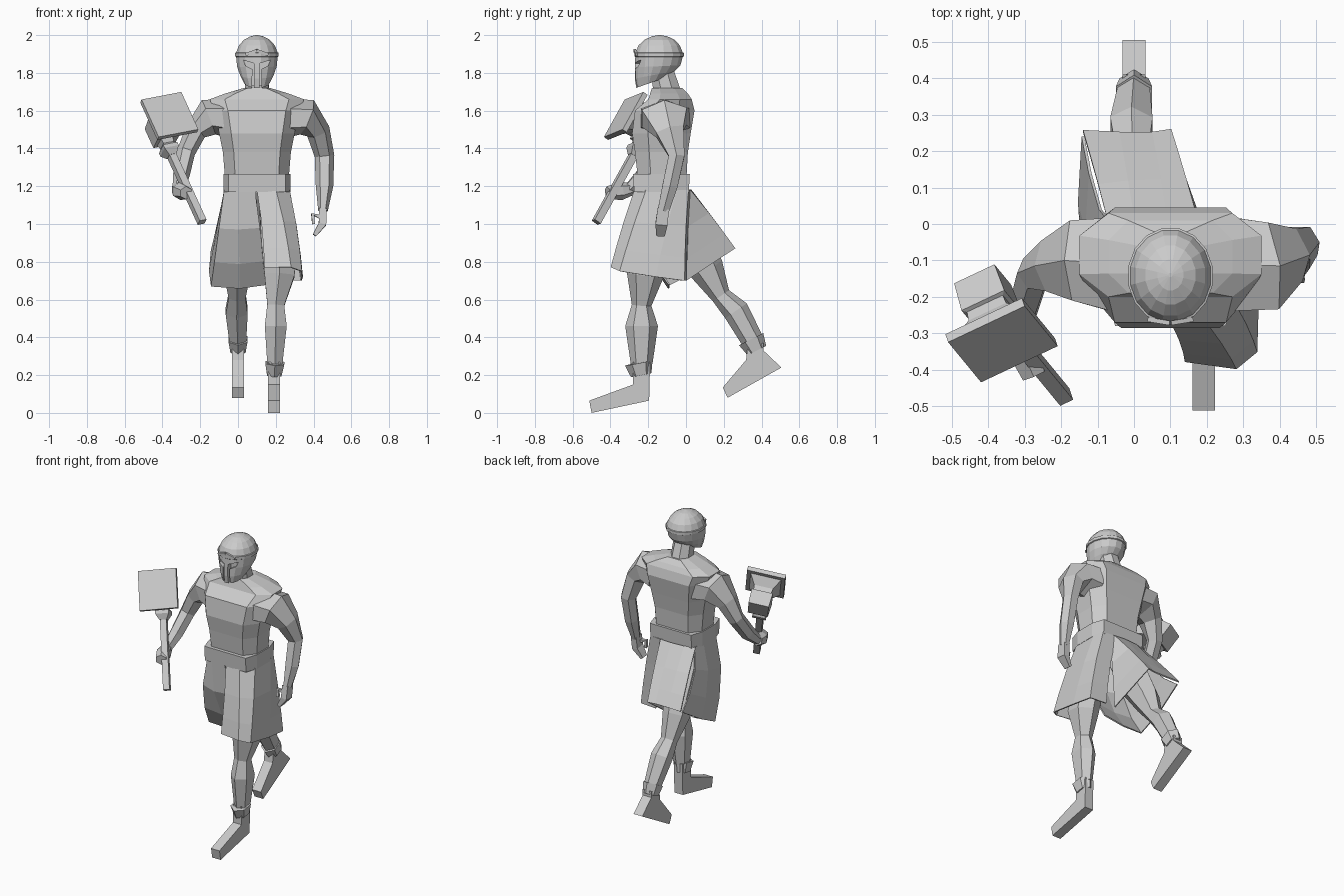
import bpy, bmesh
from math import sin, cos, pi, tau
from mathutils import Vector as V

old = bpy.data.objects.get("Cube")
if old:
    bpy.data.objects.remove(old)

grey = bpy.data.materials.new("stone grey")
grey.use_nodes = True
grey.diffuse_color = (0.6, 0.6, 0.6, 1)
grey.node_tree.nodes["Principled BSDF"].inputs["Base Color"].default_value = (0.6, 0.6, 0.6, 1)


def add_mesh(name, bm):
    bmesh.ops.recalc_face_normals(bm, faces=bm.faces[:])
    me = bpy.data.meshes.new(name)
    bm.to_mesh(me)
    bm.free()
    me.materials.append(grey)
    ob = bpy.data.objects.new(name, me)
    bpy.context.scene.collection.objects.link(ob)
    return ob


def loft(name, rings, closed=True):
    """Skin a list of point rings; closed rings get end caps."""
    bm = bmesh.new()
    rows = [[bm.verts.new(p) for p in r] for r in rings]
    n = len(rows[0])
    for a, b in zip(rows, rows[1:]):
        for i in range(n if closed else n - 1):
            j = (i + 1) % n
            bm.faces.new((a[i], a[j], b[j], b[i]))
    if closed:
        bm.faces.new(rows[0])
        bm.faces.new(rows[-1])
    return add_mesh(name, bm)


def limb(name, path, ref, sides=6):
    """Tube along (centre, half size along ref, other half size)."""
    pts = [V(p) for p, _, _ in path]
    rings = []
    for i, (_, ra, rb) in enumerate(path):
        t = (pts[min(i + 1, len(pts) - 1)] - pts[max(i - 1, 0)]).normalized()
        a = (V(ref) - t * t.dot(V(ref))).normalized()
        b = t.cross(a)
        ang = [tau * (k + 0.5) / sides for k in range(sides)]
        k = 1 / cos(pi / sides)
        rings.append([pts[i] + a * ra * k * cos(w) + b * rb * k * sin(w) for w in ang])
    return loft(name, rings)


def body_ring(z, hx, y0, y1, f=0.68):
    """Rectangle with chamfered corners around the body axis."""
    c = (y1 - y0) * 0.27
    half = [(f * hx, y0), (hx, y0 + c), (hx, y1 - c), (f * hx, y1)]
    both = half + [(-x, y) for x, y in reversed(half)]
    return [(0.1 + x, y, z) for x, y in both]


def prism(name, x0, x1, outline):
    return loft(name, [[(x, y, z) for y, z in outline] for x in (x0, x1)])


# Torso and belt
loft("torso", [body_ring(*r) for r in (
    (1.2, .165, -.25, .0), (1.38, .18, -.27, .01), (1.48, .2, -.285, .025),
    (1.6, .225, -.27, .045), (1.66, .25, -.2, .03), (1.69, .17, -.19, .01),
    (1.72, .07, -.18, -.02))])
loft("belt", [body_ring(1.17, .178, -.275, .015, .85), body_ring(1.265, .178, -.28, .02, .85)])
limb("neck", [((.1, -.09, 1.66), .065, .075), ((.1, -.13, 1.82), .06, .06)], (1, 0, 0), 8)

# Helmet: rings of height, radius, depth, tilt of the ring towards the front
SEG = 16
helmet_rings = []
for z, rx, ry, cy, tilt in (
        (1.72, .068, .085, -.18, .06), (1.77, .09, .108, -.165, .04),
        (1.83, .107, .123, -.15, .01), (1.885, .112, .128, -.143, 0),
        (1.888, .118, .133, -.142, 0), (1.906, .118, .133, -.142, 0),
        (1.908, .112, .127, -.142, 0), (1.945, .097, .112, -.142, 0),
        (1.975, .07, .082, -.14, 0), (1.993, .036, .043, -.14, 0), (2.0, .006, .006, -.14, 0)):
    ang = [tau * (k + 0.5) / SEG for k in range(SEG)]
    helmet_rings.append([(.1 + rx * cos(w), cy + ry * sin(w), z + tilt * (1 + sin(w)) / 2)
                         for w in ang])
helmet = loft("helmet", helmet_rings)

# Eye and cheek openings cut into the helmet
slit = [(.014, 1.69), (.026, 1.69), (.024, 1.82), (.06, 1.838), (.072, 1.868), (.014, 1.85)]
for side, label in ((1, "left"), (-1, "right")):
    cutter = loft(label + "_eye_cutter",
                  [[(.1 + side * x, y, z) for x, z in slit] for y in (-.4, -.238)])
    cutter.hide_render = True
    cutter.hide_set(True)
    cut = helmet.modifiers.new(label + "_eye", 'BOOLEAN')
    cut.operation = 'DIFFERENCE'
    cut.solver = 'EXACT'
    cut.object = cutter

# Brow ridge in a shallow chevron
for side, label in ((1, "left"), (-1, "right")):
    limb(label + "_brow", [((.1, -.272, 1.918), .006, .008),
                           ((.1 + side * .06, -.262, 1.897), .006, .008)], (0, 1, 0), 4)

# Arms
limb("left_arm", [
    ((.25, -.11, 1.56), .13, .09), ((.365, -.115, 1.565), .12, .085),
    ((.425, -.085, 1.49), .075, .055), ((.458, -.05, 1.36), .042, .045),
    ((.458, -.085, 1.2), .04, .04), ((.45, -.12, 1.07), .03, .022)], (0, 1, 0))
limb("left_hand", [((.45, -.12, 1.08), .03, .02), ((.447, -.13, 1.0), .032, .02),
                   ((.405, -.135, .94), .022, .01)], (0, 1, 0), 4)
limb("left_thumb", [((.43, -.14, 1.04), .01, .01), ((.395, -.145, 1.05), .009, .009),
                    ((.4, -.15, 1.0), .008, .008)], (0, 1, 0), 4)
limb("right_arm", [
    ((-.05, -.11, 1.56), .13, .09), ((-.155, -.1, 1.565), .11, .085),
    ((-.225, -.115, 1.49), .07, .05), ((-.275, -.135, 1.38), .045, .042),
    ((-.3, -.22, 1.26), .042, .038), ((-.315, -.3, 1.185), .028, .028)], (0, 1, 0))
limb("right_hand", [((-.32, -.29, 1.185), .03, .03), ((-.305, -.345, 1.175), .04, .042),
                    ((-.275, -.415, 1.165), .032, .03)], (1, 0, 0), 6)

# Legs, cuffs and feet
limb("left_leg", [
    ((.19, -.13, 1.15), .08, .09), ((.215, -.2, .88), .09, .1), ((.22, -.215, .73), .08, .085),
    ((.2, -.235, .57), .045, .045), ((.2, -.235, .46), .058, .075),
    ((.195, -.235, .26), .04, .05)], (1, 0, 0))
limb("left_cuff", [((.192, -.237, .2), .038, .048), ((.195, -.25, .265), .05, .064)], (1, 0, 0))
prism("left_foot", .16, .222, [(-.28, .27), (-.19, .27), (-.195, .065), (-.5, .0),
                              (-.512, .065), (-.28, .15)])
limb("right_leg", [
    ((.02, -.1, 1.15), .08, .09), ((.01, .02, .92), .085, .1), ((-.005, .11, .76), .07, .08),
    ((-.005, .185, .62), .045, .045), ((-.007, .265, .54), .058, .06),
    ((0, .365, .36), .042, .05)], (1, 0, 0))
limb("right_cuff", [((0, .345, .39), .05, .062), ((0, .375, .33), .04, .048)], (1, 0, 0))
prism("right_foot", -.032, .032, [(.325, .34), (.41, .37), (.41, .33), (.505, .24),
                                 (.22, .08), (.195, .135), (.318, .28)])


# Skirt panels that swing with each leg
def panel(name, top, bottom, bulge):
    rings = []
    for t in (0, .4, .75, 1):
        ring = [V((x, y, 1.18)).lerp(V(b), t) for (x, y), b in zip(top, bottom)]
        rings.append([p + V(bulge) * sin(pi * t) for p in ring])
    ob = loft(name, rings, closed=False)
    thick = ob.modifiers.new("thickness", 'SOLIDIFY')
    thick.thickness = .008
    thick.offset = 0


panel("left_skirt",
      [(.1, -.265), (.2, -.27), (.27, -.21), (.27, -.05), (.25, .01), (.16, .02)],
      [(.14, -.375, .77), (.28, -.395, .77), (.335, -.35, .75), (.34, -.16, .72),
       (.335, -.01, .7), (.22, .0, .7)], (.008, -.005, 0))
panel("right_skirt",
      [(.09, -.265), (0, -.27), (-.07, -.21), (-.07, -.08), (-.06, .0)],
      [(.155, -.09, .68), (.01, -.09, .66), (-.14, -.1, .67), (-.15, .06, .75),
       (-.14, .24, .86)], (0, -.06, 0))
panel("back_skirt",
      [(-.07, .0), (0, .02), (.09, .025), (.17, .02), (.2, .01)],
      [(-.14, .255, .87), (-.04, .25, .87), (.05, .25, .87), (.1, .258, .87),
       (.15, .0, .7)], (0, .005, 0))

# Hammer, built on its own axes: side, shaft and striking direction
side = V((.89, .42, .17)).normalized()
shaft = V((-.37, .45, .81)).normalized()
strike = side.cross(shaft).normalized()
face_centre = V((-.36, -.33, 1.58))
butt = V((-.19, -.475, 1.01))


def square(centre, a, b, half_a, half_b):
    return [centre + a * half_a * i + b * half_b * j
            for i, j in ((1, 1), (-1, 1), (-1, -1), (1, -1))]


loft("hammer_plate", [square(face_centre - strike * d, side, shaft, .118, .122)
                      for d in (0, .028)])
loft("hammer_head", [square(face_centre - strike * d, side, shaft, s, s)
                     for d, s in ((.02, .1), (.08, .058), (.11, .055), (.115, .066), (.21, .062))])
loft("hammer_handle", [square(butt + shaft * d, side, strike, .02, .02) for d in (0, .6)])
loft("hammer_collar", [square(butt + shaft * d, side, strike, s, s)
                       for d, s in ((.43, .022), (.465, .042), (.485, .042), (.5, .03), (.57, .045))])
